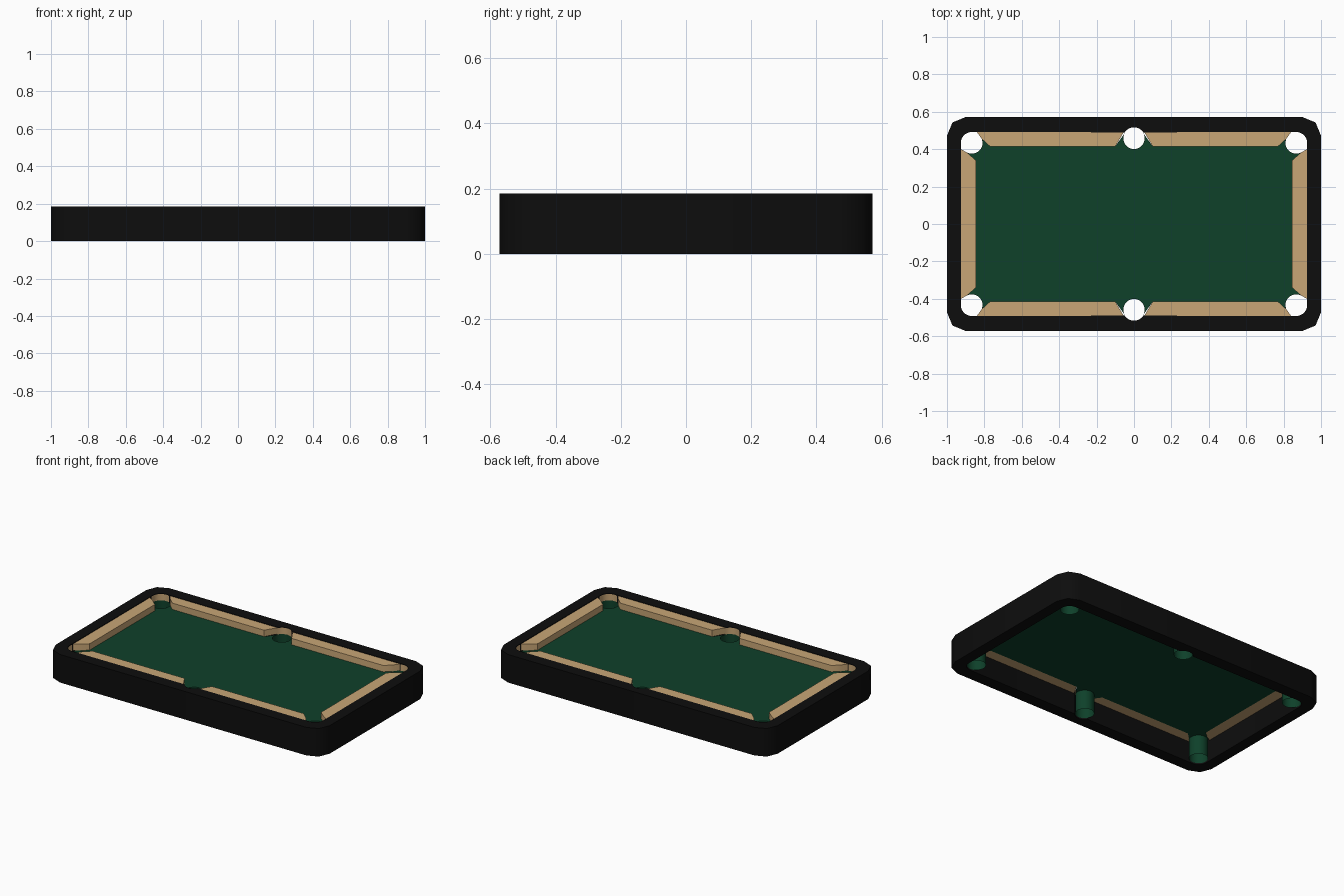
import bpy, bmesh, math

if "Cube" in bpy.data.objects:
    bpy.data.objects.remove(bpy.data.objects["Cube"])

FELT_Z, TOP_Z, RIM_Z = 0.14, 0.182, 0.185
SIDE, CORNER, R = (0.0, 0.458), (0.867, 0.433), 0.057


def material(name, rgb):
    m = bpy.data.materials.new(name)
    m.diffuse_color = (*rgb, 1)
    m.use_nodes = True
    m.node_tree.nodes["Principled BSDF"].inputs["Base Color"].default_value = m.diffuse_color
    return m


BLACK = material("black_frame", (0.004, 0.004, 0.004))
GREEN = material("green_felt", (0.0045, 0.052, 0.023))
TAN = material("tan_cushion", (0.58, 0.38, 0.18))


def arc(c, r, a0, a1, n):
    angles = [math.radians(a0 + (a1 - a0) * i / n) for i in range(n + 1)]
    return [(c[0] + r * math.cos(a), c[1] + r * math.sin(a)) for a in angles]


def four_way(q):
    """Mirror a quadrant outline into one closed loop."""
    pts = []
    for sx, sy, rev in ((1, 1, 0), (1, -1, 1), (-1, -1, 0), (-1, 1, 1)):
        for x, y in (q[::-1] if rev else q):
            p = (x * sx, y * sy)
            if not pts or math.dist(p, pts[-1]) > 1e-4:
                pts.append(p)
    if math.dist(pts[0], pts[-1]) < 1e-4:
        pts.pop()
    return pts


def finish(ob, mat):
    ob.data.materials.clear()
    ob.data.materials.append(mat)
    bpy.ops.object.select_all(action='DESELECT')
    ob.select_set(True)
    bpy.context.view_layer.objects.active = ob
    bpy.ops.object.shade_smooth_by_angle(angle=math.radians(46))


def prism(name, loops, z0, z1, mat):
    """Extrude a flat outline; any second loop becomes a hole."""
    cu = bpy.data.curves.new(name, 'CURVE')
    cu.dimensions, cu.fill_mode, cu.extrude = '2D', 'BOTH', (z1 - z0) / 2
    for loop in loops:
        s = cu.splines.new('POLY')
        s.points.add(len(loop) - 1)
        for p, (x, y) in zip(s.points, loop):
            p.co = (x, y, 0, 1)
        s.use_cyclic_u = True
    tmp = bpy.data.objects.new(name + "_outline", cu)
    bpy.context.collection.objects.link(tmp)
    bpy.context.view_layer.update()
    dg = bpy.context.evaluated_depsgraph_get()
    me = bpy.data.meshes.new_from_object(tmp.evaluated_get(dg))
    bpy.data.objects.remove(tmp)
    bm = bmesh.new()
    bm.from_mesh(me)
    bmesh.ops.remove_doubles(bm, verts=bm.verts, dist=1e-5)
    bmesh.ops.recalc_face_normals(bm, faces=bm.faces)
    bmesh.ops.translate(bm, verts=bm.verts, vec=(0, 0, (z0 + z1) / 2))
    bm.to_mesh(me)
    bm.free()
    ob = bpy.data.objects.new(name, me)
    bpy.context.collection.objects.link(ob)
    finish(ob, mat)


def strip(name, pts, z0, z1, mat):
    """Upright open wall following a path."""
    n = len(pts)
    verts = [(x, y, z) for z in (z0, z1) for x, y in pts]
    me = bpy.data.meshes.new(name)
    me.from_pydata(verts, [], [(i, i + 1, n + i + 1, n + i) for i in range(n - 1)])
    bm = bmesh.new()
    bm.from_mesh(me)
    bmesh.ops.remove_doubles(bm, verts=bm.verts, dist=1e-5)
    bm.to_mesh(me)
    bm.free()
    ob = bpy.data.objects.new(name, me)
    bpy.context.collection.objects.link(ob)
    finish(ob, mat)


# Outer frame: rounded ring, with pocket notches in its inner edge
outer = four_way([(0, 0.572)] + arc((0.9, 0.472), 0.1, 90, 0, 2))
inner = four_way(arc(SIDE, 0.059, 90, 33, 6) + arc(CORNER, 0.059, 90, 0, 8))
prism("outer_frame", [outer, inner], 0, RIM_Z, BLACK)

# Felt bed, reaching into the pocket mouths
felt = four_way(arc(SIDE, R, -90, 30, 10) + [(0.10, 0.415), (0.77, 0.415)]
                + arc(CORNER, R, 148, 304, 14) + [(0.845, 0.34)])
prism("felt_bed", [felt], FELT_Z - 0.004, FELT_Z, GREEN)

# Cushions with angled ends
half = [(0.10, 0.415), (0.77, 0.415), (0.814, 0.455), (0.84, 0.491), (0.055, 0.491)]
for sx in (1, -1):
    for sy in (1, -1):
        side = ("front" if sy < 0 else "back") + ("_right" if sx > 0 else "_left")
        prism(side + "_cushion", [[(x * sx, y * sy) for x, y in half]],
              FELT_Z, TOP_Z, TAN)
    end = [(0.845, 0.34), (0.893, 0.382), (0.925, 0.40)]
    loop = [(x * sx, y) for x, y in end] + [(x * sx, -y) for x, y in end[::-1]]
    prism(("right" if sx > 0 else "left") + "_end_cushion", [loop],
          FELT_Z, TOP_Z, TAN)

# Pockets: open green tube below, tan lining on the outer side above the bed
for sx, sy, c, a0, a1 in ((1, 1, CORNER, -22, 112), (-1, 1, CORNER, -22, 112),
                          (1, -1, CORNER, -22, 112), (-1, -1, CORNER, -22, 112),
                          (1, 1, SIDE, 25, 155), (1, -1, SIDE, 25, 155)):
    label = ("front" if sy < 0 else "back") + "_" + (
        "middle" if c is SIDE else "right" if sx > 0 else "left")
    tube = [(x * sx, y * sy) for x, y in arc(c, R, 0, 360, 28)]
    lining = [(x * sx, y * sy) for x, y in arc(c, 0.058, a0, a1, 12)]
    if sx * sy < 0:
        tube.reverse()
        lining.reverse()
    strip(label + "_pocket_tube", tube, 0.008, FELT_Z, GREEN)
    strip(label + "_pocket_lining", lining[::-1], FELT_Z, TOP_Z, TAN)
